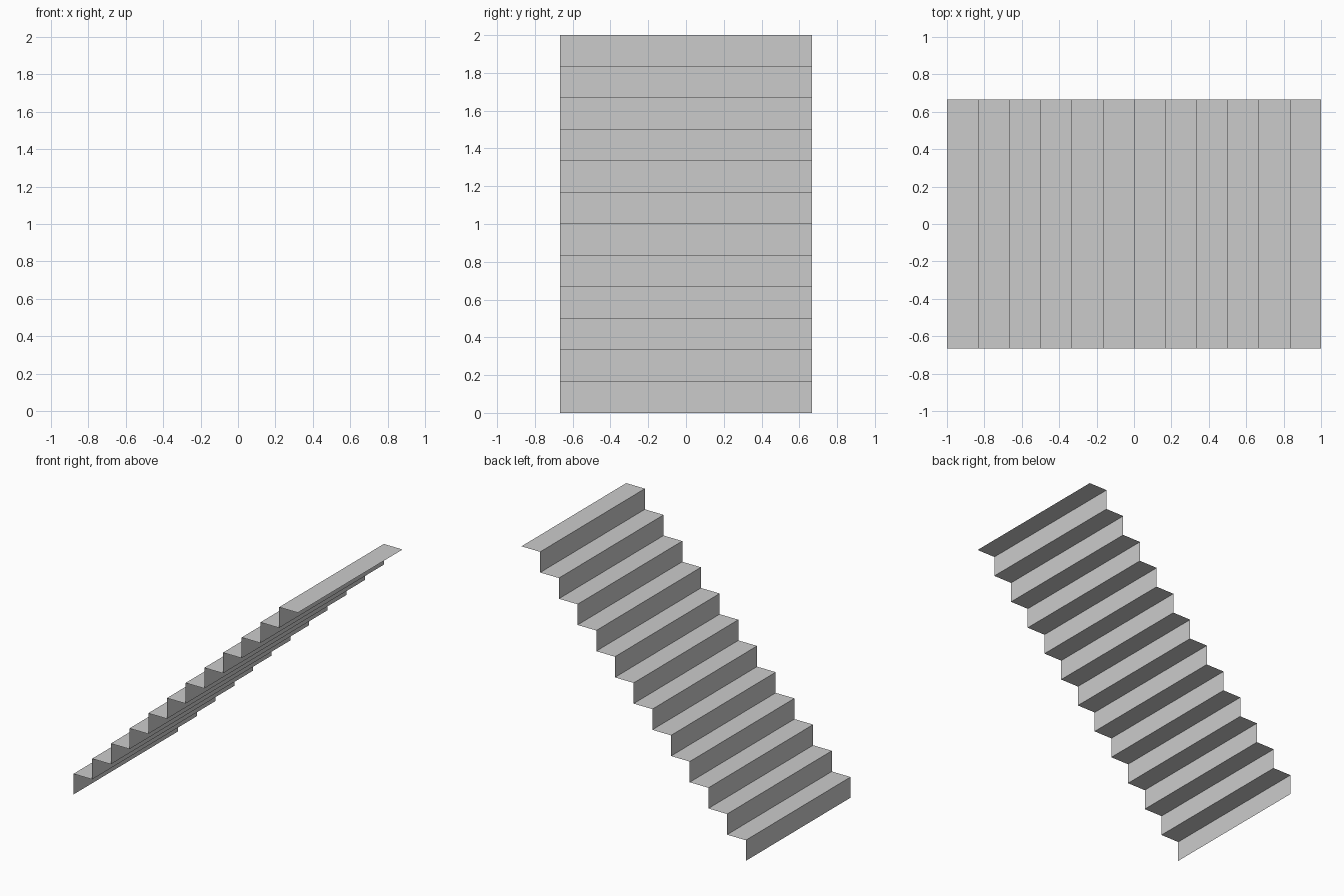
import bpy
import bmesh

if "Cube" in bpy.data.objects:
    bpy.data.objects.remove(bpy.data.objects["Cube"])

STEPS = 12
SIZE = 2 / STEPS      # rise and run of one step
HALF_WIDTH = 2 / 3

# Zigzag profile climbing towards +x: riser then tread, repeated
profile = [(-1.0, 0.0)]
for i in range(STEPS):
    x, z = -1 + i * SIZE, (i + 1) * SIZE
    profile += [(x, z), (x + SIZE, z)]

# Sweep the profile across y as a thin, open sheet
bm = bmesh.new()
rows = [[bm.verts.new((x, y, z)) for x, z in profile]
        for y in (-HALF_WIDTH, HALF_WIDTH)]
front, back = rows
for i in range(len(profile) - 1):
    bm.faces.new((front[i], front[i + 1], back[i + 1], back[i]))
bm.normal_update()

mesh = bpy.data.meshes.new("stair_flight")
bm.to_mesh(mesh)
bm.free()
stairs = bpy.data.objects.new("stair_flight", mesh)
bpy.context.collection.objects.link(stairs)
